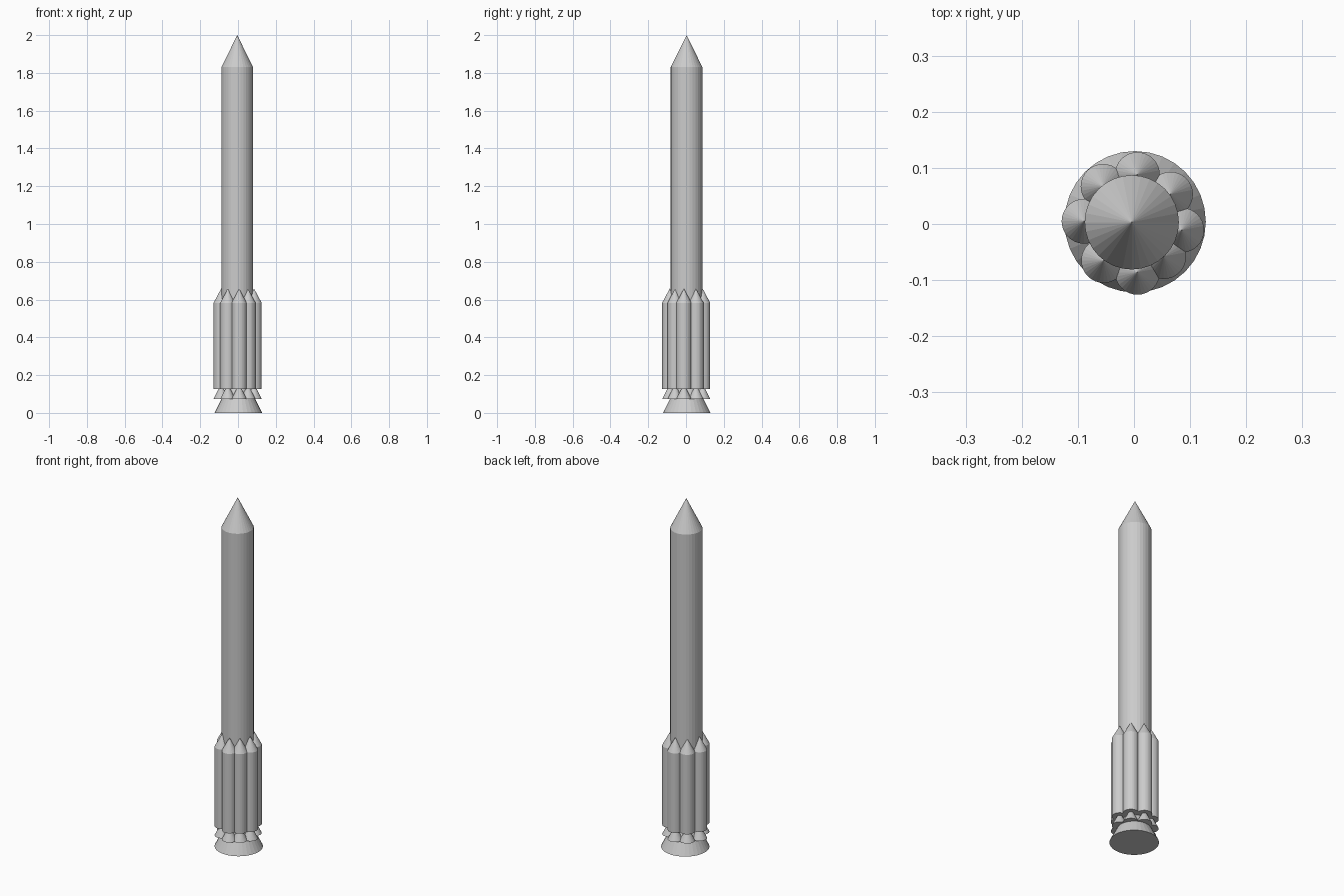
import bpy

if "Cube" in bpy.data.objects:
    bpy.data.objects.remove(bpy.data.objects["Cube"])

SIDES = 32


def cylinder(name, x, y, r, z0, z1):
    bpy.ops.mesh.primitive_cylinder_add(vertices=SIDES, radius=r, depth=z1 - z0,
                                        location=(x, y, (z0 + z1) / 2))
    bpy.context.object.name = name


def cone(name, x, y, r, z0, z1):
    bpy.ops.mesh.primitive_cone_add(vertices=SIDES, radius1=r, radius2=0, depth=z1 - z0,
                                    location=(x, y, (z0 + z1) / 2))
    bpy.context.object.name = name


# Central stage, nose cone and main engine bell
cylinder("core_body", -0.004, 0.003, 0.084, 0.127, 1.83)
cone("core_nose", -0.004, 0.003, 0.084, 1.83, 2.0)
cone("main_engine_bell", 0.002, 0.004, 0.126, 0.0, 0.25)

# Ring of eight slightly unevenly placed boosters
centres = [(0.006, 0.088), (0.065, 0.053), (0.085, -0.011), (0.053, -0.058),
           (0.006, -0.086), (-0.054, -0.065), (-0.089, 0.005), (-0.055, 0.067)]
for i, (x, y) in enumerate(centres, 1):
    cylinder(f"booster_body_{i}", x, y, 0.04, 0.127, 0.583)
    cone(f"booster_nose_{i}", x, y, 0.04, 0.583, 0.658)
    cone(f"booster_nozzle_{i}", x, y, 0.04, 0.074, 0.154)
